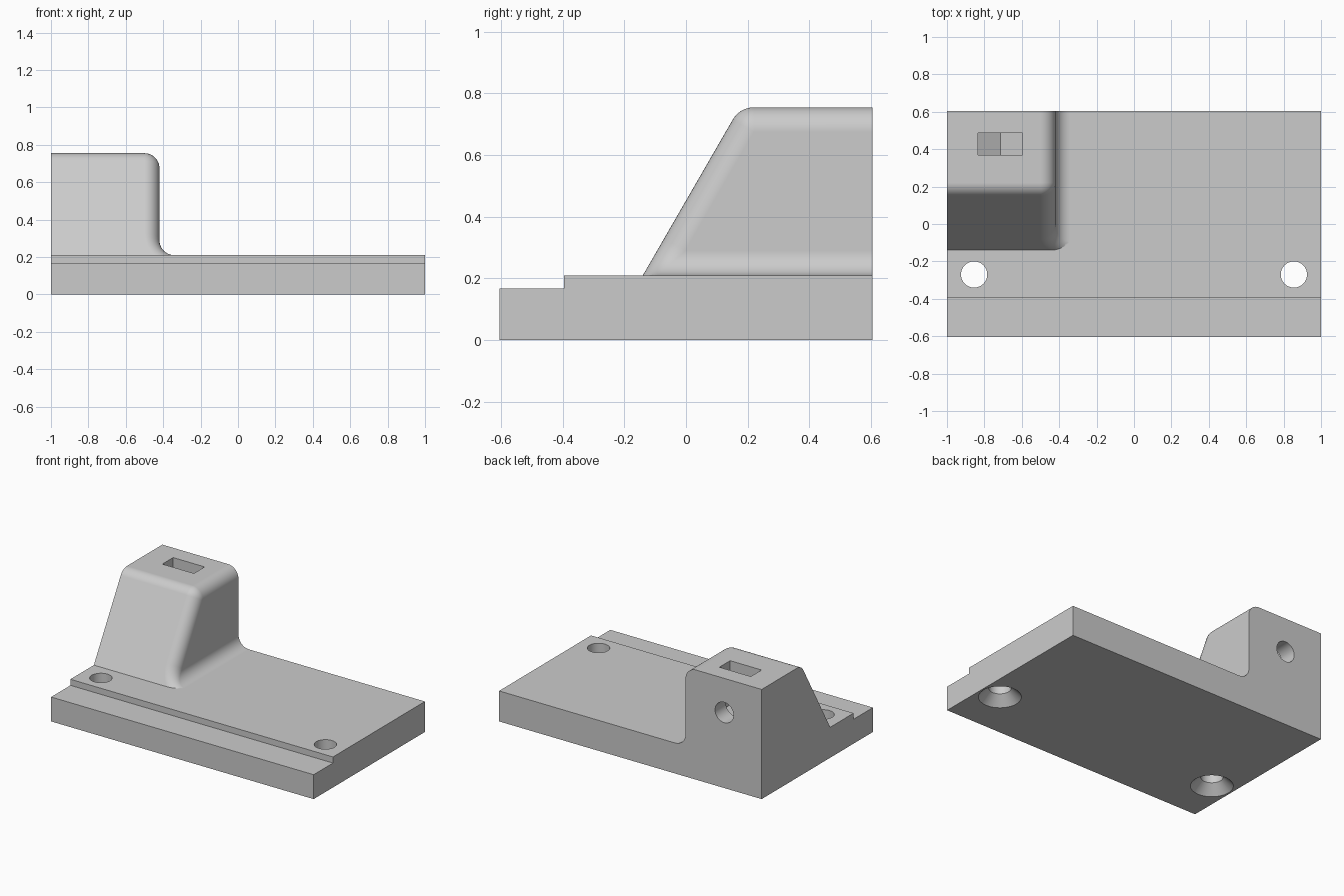
import bpy, bmesh, math
from mathutils import Vector, Matrix

if "Cube" in bpy.data.objects:
    bpy.data.objects.remove(bpy.data.objects["Cube"])

BACK, TOP, DECK, R = 0.605, 0.755, 0.21, 0.08
SIDE = -0.42          # flat right wall of the raised block
SEG = 10

grey = bpy.data.materials.new("light_grey")
grey.diffuse_color = (0.6, 0.6, 0.6, 1)
grey.use_nodes = True
grey.node_tree.nodes["Principled BSDF"].inputs["Base Color"].default_value = grey.diffuse_color


def make(name, bm):
    bmesh.ops.recalc_face_normals(bm, faces=bm.faces)
    me = bpy.data.meshes.new(name)
    bm.to_mesh(me)
    bm.free()
    ob = bpy.data.objects.new(name, me)
    bpy.context.collection.objects.link(ob)
    me.materials.append(grey)
    return ob


def prism(name, pts, extrude):
    """Closed solid from a planar outline and an extrusion vector."""
    bm = bmesh.new()
    f = bm.faces.new([bm.verts.new(p) for p in pts])
    r = bmesh.ops.extrude_face_region(bm, geom=[f])
    vs = [g for g in r["geom"] if isinstance(g, bmesh.types.BMVert)]
    bmesh.ops.translate(bm, verts=vs, vec=extrude)
    return make(name, bm)


def lathe(name, rings, matrix, n=48):
    """Round solid from (radius, height) rings."""
    bm = bmesh.new()
    loops = [[bm.verts.new(matrix @ Vector((r * math.cos(math.tau * i / n), r * math.sin(math.tau * i / n), h)))
              for i in range(n)] for r, h in rings]
    for a, b in zip(loops, loops[1:]):
        for i in range(n):
            j = (i + 1) % n
            bm.faces.new((a[i], a[j], b[j], b[i]))
    bm.faces.new(loops[0])
    bm.faces.new(loops[-1])
    return make(name, bm)


def combine(target, other, op):
    m = target.modifiers.new(op, 'BOOLEAN')
    m.operation, m.solver, m.object = op, 'EXACT', other
    bpy.context.view_layer.objects.active = target
    bpy.ops.object.modifier_apply(modifier=m.name)
    bpy.data.objects.remove(other)


# Stepped base plate
plate = prism("mounting_block",
              [(-1, -BACK, 0), (-1, BACK, 0), (-1, BACK, DECK),
               (-1, -0.395, DECK), (-1, -0.395, 0.168), (-1, -BACK, 0.168)], (2, 0, 0))

# Raised block: outline of top, rounded corner, wall and foot fillet, each with its normal
outline = [(-1, TOP, 0, 1)]
for i in range(SEG + 1):
    a = math.pi / 2 * (1 - i / SEG)
    c, s = math.cos(a), math.sin(a)
    outline.append((SIDE - R + R * c, TOP - R + R * s, c, s))
for i in range(SEG + 1):
    a = math.pi / 2 * i / SEG
    c, s = math.cos(a), math.sin(a)
    outline.append((SIDE + R - R * c, DECK + R - R * s, c, s))

# A ball of radius R rolls between the outline and the 60 degree front slope
slope = Vector((0, -math.sin(math.pi / 3), 0.5))
foot = Vector((0, -0.14, DECK))
bm = bmesh.new()
cols = []
for x, z, nx, nz in outline:
    n = Vector((nx, 0, nz))
    cen = Vector((x, 0, z)) - R * n
    cen.y = foot.y + (-R - (cen.z - foot.z) * slope.z) / slope.y
    col = [bm.verts.new((x, BACK, z))]
    ang = n.angle(slope)
    for k in range(SEG + 1):
        t = k / SEG
        d = (n * math.sin((1 - t) * ang) + slope * math.sin(t * ang)) / math.sin(ang)
        col.append(bm.verts.new(cen + R * d))
    cols.append(col)
for a, b in zip(cols, cols[1:]):
    for i in range(len(a) - 1):
        bm.faces.new((a[i], b[i], b[i + 1], a[i + 1]))
low = 0.15
low_y = foot.y + (low - DECK) / math.tan(math.pi / 3)
lb, lf, rb, rf = [bm.verts.new((x, y, low)) for x in (-1, SIDE + R) for y in (BACK, low_y)]
bm.faces.new([lb, lf] + cols[0][::-1])
bm.faces.new([rb, rf] + cols[-1][::-1])
bm.faces.new([lb, rb] + [c[0] for c in reversed(cols)])
bm.faces.new([lf, rf] + [c[-1] for c in reversed(cols)])
bm.faces.new([lb, lf, rf, rb])
bmesh.ops.remove_doubles(bm, verts=bm.verts, dist=1e-5)
combine(plate, make("raised_block", bm), 'UNION')

# Countersunk screw holes
for sx in (-1, 1):
    combine(plate, lathe("screw_hole", [(0.143, -0.01), (0.07, 0.063), (0.07, 0.4)],
                         Matrix.Translation((sx * 0.855, -0.27, 0))), 'DIFFERENCE')

# Nut slot with pointed hexagonal floor, and the bolt hole from the back
cx, cz, w = -0.715, 0.52, 0.12
drop = w / math.sqrt(3)
combine(plate, prism("nut_slot", [(cx - w, 0.37, 1), (cx - w, 0.37, cz - drop), (cx, 0.37, cz - 2 * drop),
                                  (cx + w, 0.37, cz - drop), (cx + w, 0.37, 1)], (0, 0.117, 0)), 'DIFFERENCE')
combine(plate, lathe("bolt_hole", [(0.07, 0), (0.07, 0.5)],
                     Matrix.Translation((cx, 0.25, cz)) @ Matrix.Rotation(-math.pi / 2, 4, 'X')), 'DIFFERENCE')

# Smooth fillets, crisp edges
bpy.ops.object.select_all(action='DESELECT')
plate.select_set(True)
bpy.context.view_layer.objects.active = plate
bpy.ops.object.shade_smooth_by_angle(angle=math.radians(25))
wn = plate.modifiers.new("flat_faces", 'WEIGHTED_NORMAL')
wn.keep_sharp = True
